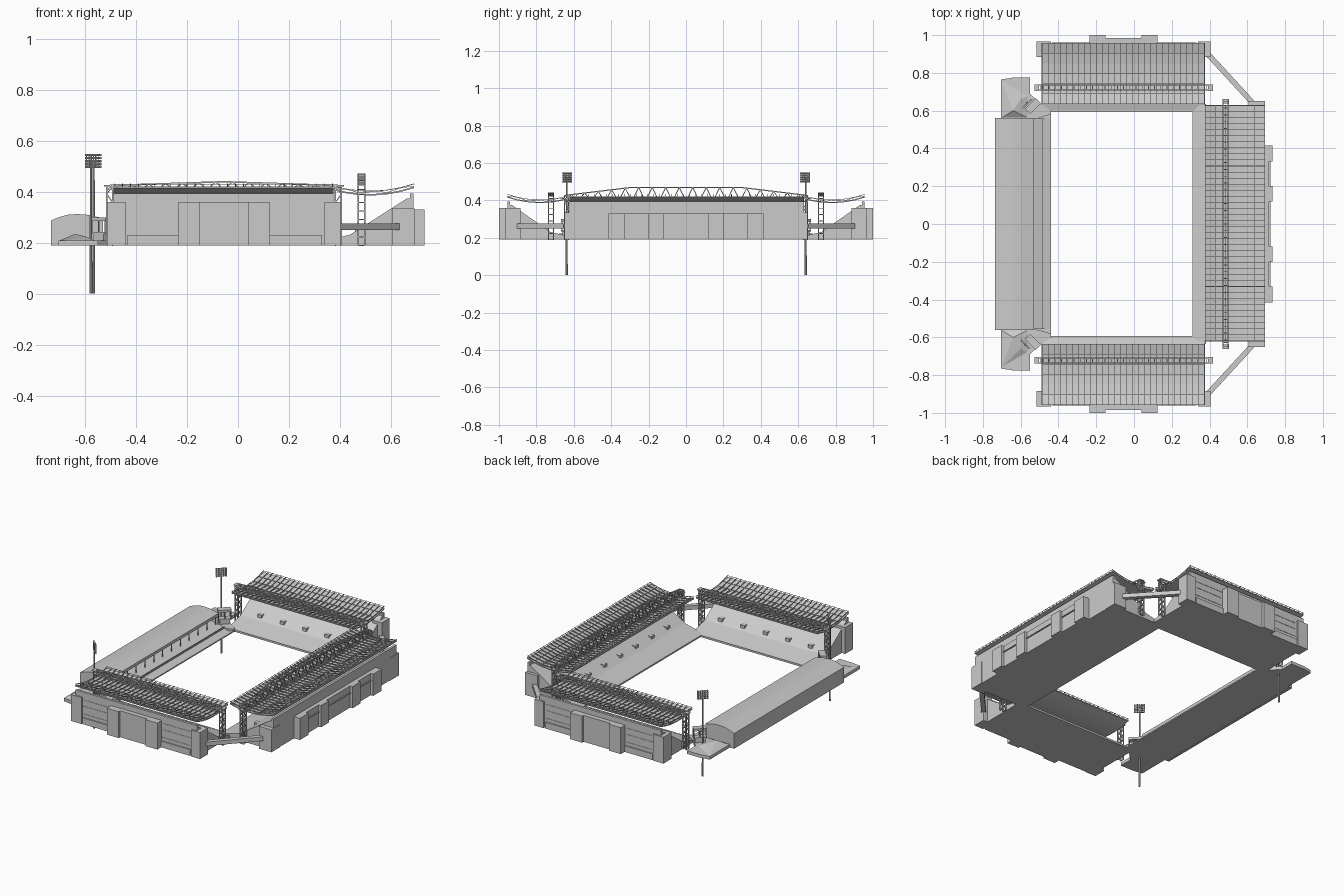
import bpy, bmesh, math
from mathutils import Vector as V

if "Cube" in bpy.data.objects:
    bpy.data.objects.remove(bpy.data.objects["Cube"])

BASE = 0.19


def finish(bm, name):
    bmesh.ops.recalc_face_normals(bm, faces=bm.faces)
    me = bpy.data.meshes.new(name)
    bm.to_mesh(me)
    bm.free()
    ob = bpy.data.objects.new(name, me)
    bpy.context.collection.objects.link(ob)
    return ob


def extrude(name, pts, vec):
    """Closed planar outline swept along a vector."""
    bm = bmesh.new()
    a = [bm.verts.new(p) for p in pts]
    b = [bm.verts.new(V(p) + vec) for p in pts]
    n = len(pts)
    bm.faces.new(a)
    bm.faces.new(b)
    for i in range(n):
        bm.faces.new((a[i], a[(i + 1) % n], b[(i + 1) % n], b[i]))
    return finish(bm, name)


def prism(name, m, profile, u0, u1):
    """Cross-section (v, z) swept along the stand from u0 to u1."""
    return extrude(name, [m(u0, v, z) for v, z in profile], m(u1, 0, 0) - m(u0, 0, 0))


def block(name, m, u0, u1, v0, v1, z0, z1):
    return prism(name, m, [(v0, z0), (v1, z0), (v1, z1), (v0, z1)], u0, u1)


def strut(bm, a, b, r):
    d = (b - a).normalized()
    s = d.cross(V((0, 0, 1)) if abs(d.z) < 0.9 else V((1, 0, 0))).normalized()
    t = d.cross(s)
    ring = [[bm.verts.new(p + (s * i + t * j) * r) for i, j in ((1, 1), (-1, 1), (-1, -1), (1, -1))] for p in (a, b)]
    for q in ring:
        bm.faces.new(q)
    for i in range(4):
        k = (i + 1) % 4
        bm.faces.new((ring[0][i], ring[0][k], ring[1][k], ring[1][i]))


def box_truss(bm, lo, hi, off, r):
    """Four chords with zigzag webs; off is half the width vector."""
    n = len(lo) - 1
    for o in (off, -off):
        for i in range(n):
            strut(bm, lo[i] + o, lo[i + 1] + o, r)
            strut(bm, hi[i] + o, hi[i + 1] + o, r)
            a, b = (lo[i], hi[i + 1]) if i % 2 == 0 else (hi[i], lo[i + 1])
            strut(bm, a + o, b + o, r * 0.7)
    for i in range(n + 1):
        strut(bm, lo[i] - off, lo[i] + off, r * 0.7)
        strut(bm, hi[i] - off, hi[i] + off, r * 0.7)


def lerp(a, b, n):
    return [a + (b - a) * i / n for i in range(n + 1)]


def roofed_stand(tag, m, u0, u1, v0, v1, vr, vt, top, tu0, tu1, zb, panels):
    """Seating bank, rear wall, ribbed roof and the big truss above it."""
    prism(tag + "_seating", m, [(v0, BASE), (v0, .2), (v0 + .13, .232), (v1 - .025, .375),
                                (v1 - .012, .375), (v1 - .012, BASE)], u0, u1)
    block(tag + "_rear_wall", m, u0, u1, v1 - .015, v1, BASE, .393)
    # roof sheet, slightly sagging, with a fascia
    f = lambda v: .392 + .3 * (v - vr - .45 * (v1 - vr)) ** 2 / (v1 - vr)
    vs = lerp(vr, v1 + .002, 6)
    prism(tag + "_roof", m, [(v, f(v)) for v in vs] + [(v, f(v) - .006) for v in reversed(vs)], u0, u1)
    # roof ribs
    bm = bmesh.new()
    for u in lerp(u0 + .004, u1 - .004, round((u1 - u0) / .032)):
        for i, (a, b) in enumerate(zip(vs, vs[1:])):
            ha, hb = (.004, .012) if i % 2 == 0 else (.012, .004)
            strut(bm, m(u, a, f(a) + .011), m(u, b, f(b) + .011), .0014)
            strut(bm, m(u, a, f(a) + ha - .002), m(u, b, f(b) + hb - .002), .001)
    for v in vs:
        strut(bm, m(u0, v, f(v) + .008), m(u1, v, f(v) + .008), .001)
    finish(bm, tag + "_roof_ribs")
    # main truss and its end columns
    bm = bmesh.new()
    us = lerp(tu0, tu1, panels)
    side = m(0, .013, 0) - m(0, 0, 0)
    box_truss(bm, [m(u, vt, zb) for u in us], [m(u, vt, top(u)) for u in us], side, .003)
    for u, d in ((tu0, .022), (tu1, -.022)):
        zs = lerp(BASE, top(u), 7)
        box_truss(bm, [m(u, vt, z) for z in zs], [m(u + d, vt, z) for z in zs], side, .003)
    finish(bm, tag + "_main_truss")
    for u in (tu0, tu1):
        block(tag + "_truss_cap", m, u - .012, u + .012, vt - .017, vt + .017, zb + .012, zb + .017)


world = lambda u, v, z: V((u, v, z))

# two end stands
for s, tag in ((-1, "front_stand"), (1, "back_stand")):
    m = lambda u, v, z, s=s: V((u, s * v, z))
    roofed_stand(tag, m, -.49, .375, .595, .955, .635, .722,
                 lambda u: .44 - .033 * abs(u + .055), -.515, .405, .41, 28)
    block(tag + "_plinth", m, -.435, .33, .95, .962, BASE, .23)
    # projecting entrance block with recessed middle
    block(tag + "_entrance", m, -.235, .125, .95, .985, BASE, .36)
    for a, b in ((-.235, -.15), (.04, .125)):
        block(tag + "_entrance_wing", m, a, b, .98, 1.0, BASE, .36)
    for z in (.25, .3, .34):
        for a, b in ((-.43, -.24), (.13, .33)):
            block(tag + "_wall_band", m, a, b, .954, .957, z, z + .004)
    for a, b in ((-.515, -.44), (.34, .405)):
        block(tag + "_stair_tower", m, a, b, .885, .965, BASE, .36)
    # corner bridge to the right stand
    a, b = m(.395, .895, .25), m(.625, .645, .25)
    n = (b - a).cross(V((0, 0, 1))).normalized() * .014
    extrude(tag + "_bridge", [a - n, a + n, b + n, b - n], V((0, 0, .026)))
    block(tag + "_bridge_tower", m, .605, .693, .56, .65, BASE, .335)

    # corner platform beside the left stand
    out = [(-.705, .555), (-.705, .765), (-.64, .775), (-.55, .775), (-.55, .69), (-.5, .64),
           (-.44, .6), (-.44, .58), (-.53, .555)]
    extrude(tag + "_corner_platform", [m(x, y, BASE) for x, y in out], V((0, 0, .02)))
    hip = [(-.705, .56, .208), (-.56, .56, .208), (-.56, .68, .208), (-.705, .765, .208), (-.64, .6, .235), (-.6, .66, .225)]
    bm = bmesh.new()
    q = [bm.verts.new(m(*p)) for p in hip]
    for idx in ((0, 1, 4), (1, 2, 5), (1, 5, 4), (2, 3, 5), (3, 4, 5), (3, 0, 4), (0, 3, 2, 1)):
        bm.faces.new([q[i] for i in idx])
    finish(bm, tag + "_corner_roof")
    # angled corner cabin on legs
    for z0, z1, w in ((.2, .235, .03), (.235, .243, .04), (.285, .3, .04)):
        d, n = m(.707, .707, 0), m(.707, -.707, 0)
        c = m(-.535, .625, z0)
        extrude(tag + "_corner_cabin", [c - d * w - n * .02, c + d * w - n * .02, c + d * w + n * .02,
                                        c - d * w + n * .02], V((0, 0, z1 - z0)))
    bm = bmesh.new()
    for i in (-1, 0, 1):
        for j in (-1, 1):
            p = m(-.535, .625, .24) + d * i * .036 + n * j * .017
            strut(bm, p, p + V((0, 0, .047)), .002)
    finish(bm, tag + "_cabin_posts")

    # floodlight pole and lamp panel
    px, py = (-.567, .64) if s > 0 else (-.578, .638)
    bm = bmesh.new()
    bmesh.ops.create_cone(bm, cap_ends=True, segments=10, radius1=.006, radius2=.004, depth=.52)
    bmesh.ops.translate(bm, verts=bm.verts, vec=m(px, py, .26))
    finish(bm, tag + "_floodlight_pole")
    bm = bmesh.new()
    c = m(px, py, .522)
    for i in range(5):
        k = (i - 2) * .0125
        strut(bm, c + d * k + V((0, 0, -.026)), c + d * k + V((0, 0, .026)), .0015)
        strut(bm, c - d * .032 + V((0, 0, k)), c + d * .032 + V((0, 0, k)), .0015)
        for j in range(5):
            p = c + d * k * 1.15 + V((0, 0, (j - 2) * .0115))
            strut(bm, p, p + n * .009, .0043)
    finish(bm, tag + "_floodlight_lamps")

# right-hand main stand
mr = lambda u, v, z: V((v, u, z))
roofed_stand("right_stand", mr, -.622, .63, .31, .69, .378, .485,
             lambda u: .47 - max(0, abs(u) - .29) * .12, -.65, .65, .395, 36)
block("right_entrance", mr, -.415, .415, .685, .715, BASE, .33)
for a, b in ((-.415, -.33), (-.2, -.12), (.12, .2), (.33, .415)):
    block("right_entrance_wing", mr, a, b, .71, .732, BASE, .33)
block("right_canopy", mr, -.33, .33, .71, .722, .285, .29)

# low left stand with a curved roof
ml = lambda u, v, z: V((-v, u, z))
arch = [(.735, .288), (.70, .302), (.665, .311), (.63, .313), (.59, .31), (.53, .297)]
prism("left_roof", ml, arch + [(v, z - .008) for v, z in reversed(arch)], -.56, .56)
prism("left_seating", ml, [(.44, BASE), (.44, .198), (.49, .21), (.49, .215), (.535, .228),
                           (.72, .285), (.72, BASE)], -.555, .56)
block("left_rear_wall", ml, -.56, .56, .723, .735, BASE, .288)
for a in (-.56, .552):
    prism("left_end_wall", ml, [(.735, BASE)] + [(v, z - .004) for v, z in arch] + [(.53, BASE)], a, a + .008)
block("left_fascia", ml, -.56, .56, .53, .534, .278, .297)
bm = bmesh.new()
for u in lerp(-.54, .54, 12):
    strut(bm, ml(u, .537, .22), ml(u, .537, .295), .0022)
strut(bm, ml(-.555, .485, .226), ml(.555, .485, .226), .0018)
finish(bm, "left_roof_posts")

# pitch-side edging closing the ring at the corners
for s in (-1, 1):
    block("corner_edging", world, .31, .38, s * .59, s * .635, BASE, .2)
    block("end_edging", world, -.44, .31, s * .592, s * .6, BASE, .202)
block("left_edging", world, -.535, -.44, -.595, .6, BASE, .198)

# seat-bank gangways
for s in (-1, 1):
    for i in range(5):
        x = -.38 + i * .16
        block("end_vomitory", world, x, x + .03, s * .74, s * .775, .22, .262)
for i in range(7):
    y = -.48 + i * .16
    block("side_vomitory", world, .46, .495, y - .015, y + .015, .22, .262)
